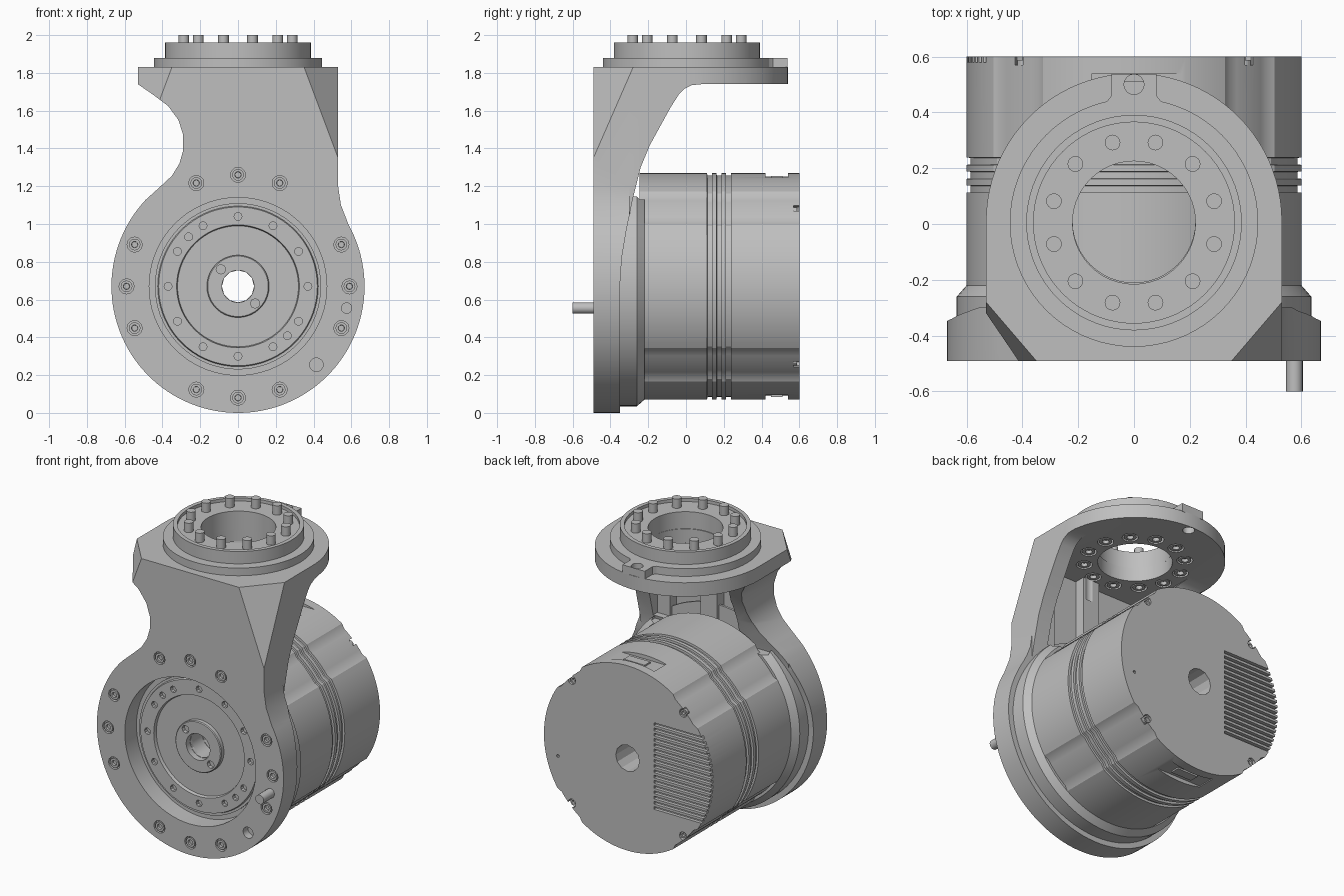
import bpy, bmesh
from math import sin, cos, pi, radians
from mathutils import Vector

if "Cube" in bpy.data.objects:
    bpy.data.objects.remove(bpy.data.objects["Cube"])

grey = bpy.data.materials.new("machined_grey")
grey.use_nodes = True
COL = (0.52, 0.52, 0.52, 1)
grey.diffuse_color = COL
grey.node_tree.nodes["Principled BSDF"].inputs["Base Color"].default_value = COL

CZ = 0.67          # height of the motor axis
HOLE = 0.085       # through bore


def place(axis, u, v, h):
    return {"X": (h, u, v), "Y": (u, h, v), "Z": (u, v, h)}[axis]


def loft(bm, loops, closed=False):
    rows = [[bm.verts.new(p) for p in loop] for loop in loops]
    n = len(rows[0])
    pairs = list(zip(rows, rows[1:])) + ([(rows[-1], rows[0])] if closed else [])
    for a, b in pairs:
        for i in range(n):
            j = (i + 1) % n
            bm.faces.new((a[i], a[j], b[j], b[i]))
    if not closed:
        bm.faces.new(rows[0])
        bm.faces.new(rows[-1])


def prism(bm, axis, pts, a, b):
    loft(bm, [[place(axis, u, v, h) for u, v in pts] for h in (a, b)])


def box(bm, x0, x1, y0, y1, z0, z1):
    prism(bm, "Z", [(x0, y0), (x1, y0), (x1, y1), (x0, y1)], z0, z1)


def lathe(bm, axis, profile, u=0, v=0, seg=16, closed=False):
    loft(bm, [[place(axis, u + r * cos(2 * pi * i / seg), v + r * sin(2 * pi * i / seg), h)
               for i in range(seg)] for r, h in profile], closed)


def rod(bm, axis, r, a, b, u=0, v=0, seg=16):
    lathe(bm, axis, [(r, a), (r, b)], u, v, seg)


def screw(bm, axis, u, v, base, top, r):
    # Head with a socket
    d = 0.6 * (base - top)
    lathe(bm, axis, [(r, base), (r, top), (r * .55, top), (r * .5, top + d)], u, v, 12)


def finish(bm, name):
    bmesh.ops.recalc_face_normals(bm, faces=bm.faces[:])
    me = bpy.data.meshes.new(name)
    bm.to_mesh(me)
    bm.free()
    me.materials.append(grey)
    ob = bpy.data.objects.new(name, me)
    bpy.context.collection.objects.link(ob)
    return ob


def boolean(ob, bm, op="DIFFERENCE"):
    cutter = finish(bm, "cutter")
    cutter.hide_render = True
    mod = ob.modifiers.new("cut", "BOOLEAN")
    mod.operation, mod.solver, mod.object = op, "EXACT", cutter
    bpy.context.view_layer.objects.active = ob
    bpy.ops.object.modifier_apply(modifier=mod.name)
    bpy.data.objects.remove(cutter)


def polar(r, deg, u=0, v=0):
    return u + r * cos(radians(deg)), v + r * sin(radians(deg))


# Bracket: front outline, side outline and plan outline intersected
bm = bmesh.new()
front = [(-.53, 1.83), (-.53, 1.74), (-.45, 1.685), (-.37, 1.625), (-.315, 1.55), (-.29, 1.47),
         (-.29, 1.39), (-.31, 1.32), (-.35, 1.255), (-.42, 1.19)]
front += [polar(.67, a, 0, CZ) for a in range(137, 392, 3)]
front += [(.545, 1.1), (.53, 1.2), (.53, 1.83)]
prism(bm, "Y", front, -.49, .6)
bracket = finish(bm, "bracket")

bm = bmesh.new()
side = [(-.6, -.1), (-.35, -.1), (-.35, .67), (-.34, .82), (-.315, .97), (-.28, 1.14), (-.24, 1.3),
        (-.19, 1.42), (-.135, 1.52), (-.08, 1.62), (-.035, 1.69), (-.01, 1.715), (.03, 1.735),
        (.08, 1.74), (.7, 1.74), (.7, 1.9), (-.6, 1.9)]
prism(bm, "X", side, -.8, .8)
boolean(bracket, bm, "INTERSECT")

bm = bmesh.new()
plan = [(.53, -.3), (.75, -.3), (.75, -.6), (-.75, -.6), (-.75, -.3), (-.53, -.3)]
plan += [polar(.53, a, 0, .01) for a in range(180, -1, -4)]
prism(bm, "Z", plan, -.1, 2)
boolean(bracket, bm, "INTERSECT")

# Sloping facets on the two upper front corners
bm = bmesh.new()
bm.from_mesh(bracket.data)
for s in (1, -1):
    a, b, c = Vector((s * .35, -.49, 1.83)), Vector((s * .53, -.28, 1.83)), Vector((s * .53, -.49, 1.35))
    n = (b - a).cross(c - a)
    if n.x * s < 0:
        n.negate()
    cut = bmesh.ops.bisect_plane(bm, geom=bm.verts[:] + bm.edges[:] + bm.faces[:],
                                 plane_co=a, plane_no=n, clear_outer=True)
    edges = [e for e in cut["geom_cut"] if isinstance(e, bmesh.types.BMEdge)]
    bmesh.ops.edgeloop_fill(bm, edges=edges)
bmesh.ops.recalc_face_normals(bm, faces=bm.faces[:])
bm.to_mesh(bracket.data)
bm.free()

# Hollow behind the web, leaving a rib and a thick corner
bm = bmesh.new()
prism(bm, "Y", [(-.2, 1.15), (0, 1.15), (0, 1.74), (-.36, 1.74), (-.23, 1.58), (-.2, 1.45)], -.39, .7)
box(bm, .12, .34, -.39, .7, 1.15, 1.74)
boolean(bracket, bm)
bm = bmesh.new()
box(bm, -.01, .43, -.32, .7, 1.15, 1.74)
boolean(bracket, bm)

# Recess, bolt counterbores and flange holes
BOLTS = [polar(.59, a, 0, CZ) for a in (0, 22, 68, 90, 112, 158, 180, 202, 248, 270, 292, 338)]
STUDS = [polar(.297, 15 + 30 * i, 0, .005) for i in range(12)]
bm = bmesh.new()
rod(bm, "Y", .47, -.6, -.37, 0, CZ, 72)
rod(bm, "Y", .036, -.6, -.44, .415, .255)
for x, z in BOLTS:
    rod(bm, "Y", .04, -.6, -.47, x, z, 12)
for x, y in STUDS:
    rod(bm, "Z", .048, 1.6, 1.77, x, y)
rod(bm, "Z", .22, 1.6, 2, 0, .01, 48)
rod(bm, "Z", .036, 1.6, 2, 0, .5)
boolean(bracket, bm)
bm = bmesh.new()
rod(bm, "Y", HOLE, -.6, .2, 0, CZ, 12)
boolean(bracket, bm)

bm = bmesh.new()
for x, z in BOLTS:
    screw(bm, "Y", x, z, -.465, -.488, .031)
finish(bm, "front_bolts")

bm = bmesh.new()
rod(bm, "Y", .03, -.6, -.42, .575, .555)
finish(bm, "locating_pin")

# Output flange with bolt holes, and central hub
bm = bmesh.new()
lathe(bm, "Y", [(HOLE, -.36), (HOLE, -.41), (.16, -.41), (.165, -.405), (.165, -.38), (.32, -.38),
                (.325, -.4), (.42, -.4), (.425, -.385), (.44, -.385), (.44, -.36)], 0, CZ, 72, True)
output = finish(bm, "output_flange")
bm = bmesh.new()
for a in list(range(0, 360, 30)) + [135, 315]:
    rod(bm, "Y", .021, -.6, -.375, *polar(.37, a, 0, CZ), 10)
for a in (135, 315):
    rod(bm, "Y", .025, -.6, -.385, *polar(.128, a, 0, CZ), 8)
boolean(output, bm)

# Collar between bracket and motor, open at the top
bm = bmesh.new()
lathe(bm, "Y", [(HOLE, -.355), (.635, -.355), (.635, -.26), (.6, -.22), (HOLE, -.22)], 0, CZ, 96, True)
collar = finish(bm, "motor_collar")
bm = bmesh.new()
box(bm, -.42, .42, -.34, -.1, 1.13, 1.5)
boolean(collar, bm)

# Motor housing: diagonal channels and three grooves
bm = bmesh.new()
levels = [(-.245, 0)]
for y in (.125, .175, .225):
    levels += [(y - .013, 0), (y - .012, .014), (y + .012, .014), (y + .013, 0)]
levels += [(.6, 0)]
loops = []
for y, inset in levels:
    ring = []
    for i in range(120):
        a = i * 3
        r = .584 if abs(a % 90 - 45) < 11 else .6
        x, z = polar(r - inset, a, 0, CZ)
        ring.append((x, y, z))
    loops.append(ring)
loft(bm, loops)
motor = finish(bm, "motor_housing")

bm = bmesh.new()
rod(bm, "Y", HOLE, -.5, .8, 0, CZ, 12)
rod(bm, "Y", .01, .58, .8, .5, .55, 8)
for z0, z1 in ((CZ + .575, 1.5), (-.2, CZ - .575)):
    box(bm, -.15, .18, .42, .54, z0, z1)
for a in (45, 135, 225, 315):
    rod(bm, "Y", .028, .57, .8, *polar(.565, a, 0, CZ), 8)
for i in range(17):
    z = CZ + (i - 8) * .034
    box(bm, -.8, -.19, .578, .8, z - .009, z + .009)
boolean(motor, bm)

bm = bmesh.new()
for a in (45, 135, 225, 315):
    x, z = polar(.56, a, 0, CZ)
    screw(bm, "Y", x, z, .565, .588, .022)
finish(bm, "rear_screws")

bm = bmesh.new()
for s in (1, -1):
    z = CZ + s * .575
    box(bm, -.06, .09, .45, .51, z - .01, z + .01)
finish(bm, "slot_connectors")

# Upper mounting ring with raised rim, and its keyed tab
bm = bmesh.new()
lathe(bm, "Z", [(.22, 1.82), (.22, 1.94), (.36, 1.94), (.36, 1.96), (.386, 1.96), (.386, 1.88),
                (.445, 1.88), (.445, 1.82)], 0, .005, 72, True)
finish(bm, "mounting_ring")

bm = bmesh.new()
prism(bm, "Z", [(-.17, .39), (-.1, .435), (-.08, .46), (-.08, .537), (.08, .537), (.08, .46),
                (.1, .435), (.17, .39)], 1.825, 1.88)
tab = finish(bm, "key_tab")
bm = bmesh.new()
rod(bm, "Z", .036, 1.7, 2, 0, .5)
boolean(tab, bm)

# Through bolts: shanks above, heads sunk into the underside
bm = bmesh.new()
for x, y in STUDS:
    rod(bm, "Z", .028, 1.92, 2.0, x, y)
    screw(bm, "Z", x, y, 1.775, 1.742, .038)
finish(bm, "flange_bolts")

for ob in bpy.context.collection.objects:
    if ob.type == "MESH" and ob.data.materials and ob.data.materials[0] == grey:
        bpy.ops.object.select_all(action="DESELECT")
        ob.select_set(True)
        bpy.context.view_layer.objects.active = ob
        bpy.ops.object.shade_smooth_by_angle(angle=radians(25))
